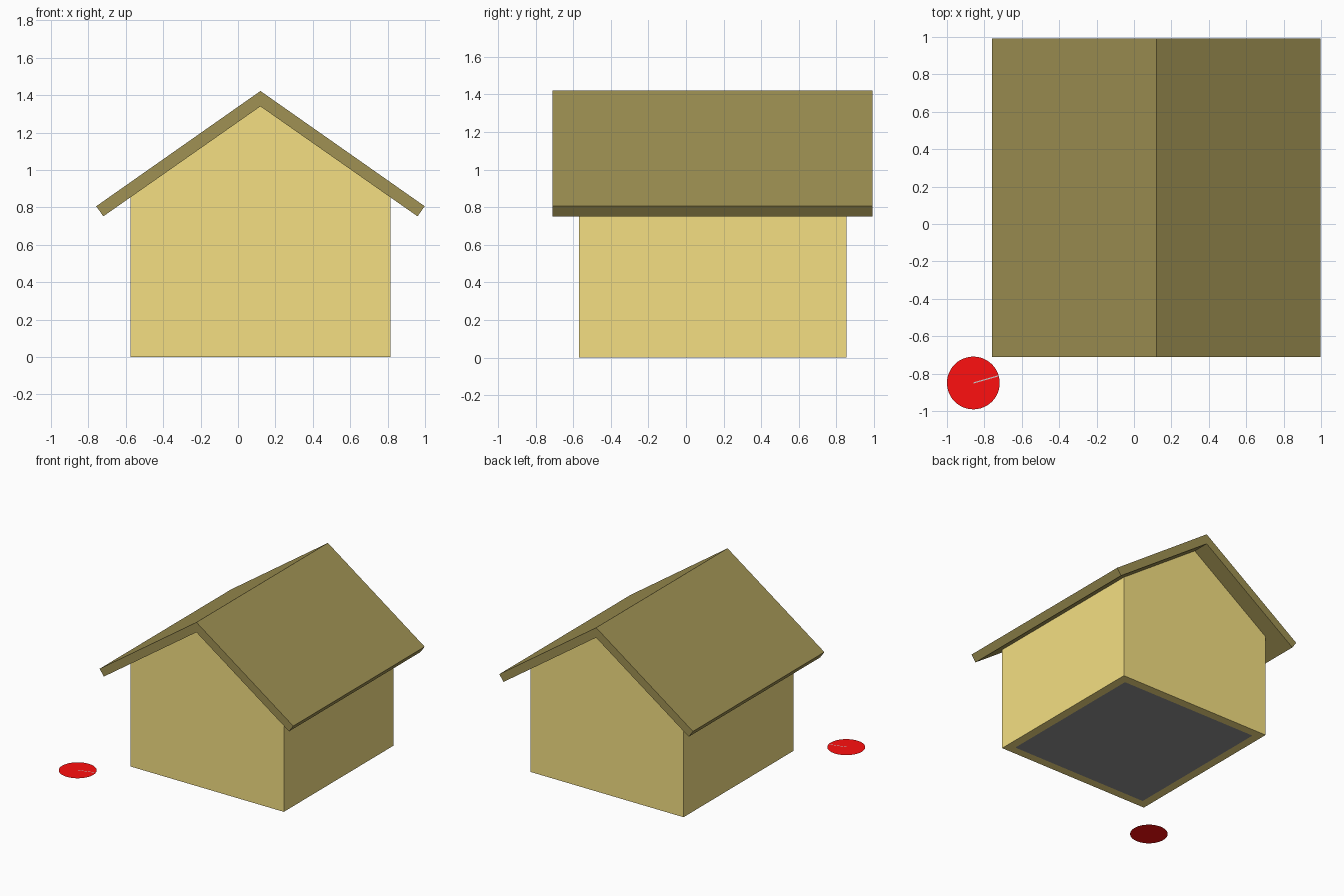
import bpy, bmesh, math

if "Cube" in bpy.data.objects:
    bpy.data.objects.remove(bpy.data.objects["Cube"])


def material(name, r, g, b):
    """Material from display (sRGB) colour values."""
    lin = [c / 12.92 if c <= 0.04045 else ((c + 0.055) / 1.055) ** 2.4 for c in (r, g, b)]
    mat = bpy.data.materials.new(name)
    mat.diffuse_color = (*lin, 1)
    mat.use_nodes = True
    mat.node_tree.nodes["Principled BSDF"].inputs["Base Color"].default_value = mat.diffuse_color
    return mat


def finish(name, bm, mat=None):
    mesh = bpy.data.meshes.new(name)
    bm.to_mesh(mesh)
    bm.free()
    obj = bpy.data.objects.new(name, mesh)
    bpy.context.collection.objects.link(obj)
    if mat:
        mesh.materials.append(mat)
    return obj


def extrude_profile(name, profile, y0, y1, mat):
    """Solid from an (x, z) outline extruded along y."""
    bm = bmesh.new()
    face = bm.faces.new([bm.verts.new((x, y0, z)) for x, z in profile])
    ext = bmesh.ops.extrude_face_region(bm, geom=[face])
    verts = [v for v in ext["geom"] if isinstance(v, bmesh.types.BMVert)]
    bmesh.ops.translate(bm, verts=verts, vec=(0, y1 - y0, 0))
    bmesh.ops.recalc_face_normals(bm, faces=bm.faces)
    return finish(name, bm, mat)


wall_mat = material("wall_yellow", 0.96, 0.875, 0.51)
roof_mat = material("roof_olive", 0.625, 0.57, 0.325)
floor_mat = material("floor_grey", 0.58, 0.58, 0.58)
red_mat = material("disc_red", 1.0, 0.06, 0.06)

CX = 0.12                   # ridge position in x
HALF = 0.695                # half width of the house
FRONT, BACK = -0.57, 0.853
THICK = 0.07                # wall thickness
OVERHANG = 0.14
APEX = 1.34                 # underside of the ridge
SLOPE = 0.70


def underside(d):
    """Height of the roof underside at distance d from the ridge."""
    return APEX - SLOPE * d


# Gable walls, front and back
gable = [(CX - HALF, 0), (CX + HALF, 0), (CX + HALF, underside(HALF)),
         (CX, APEX), (CX - HALF, underside(HALF))]
extrude_profile("front_wall", gable, FRONT, FRONT + THICK, wall_mat)
extrude_profile("back_wall", gable, BACK - THICK, BACK, wall_mat)

# Side walls between the gables, sloped on top to meet the roof
inner = HALF - THICK
for name, s in (("left_wall", -1), ("right_wall", 1)):
    side = [(CX + s * inner, 0), (CX + s * HALF, 0),
            (CX + s * HALF, underside(HALF)), (CX + s * inner, underside(inner))]
    extrude_profile(name, side, FRONT + THICK, BACK - THICK, wall_mat)

# Floor slab inside the walls
slab = [(CX - inner, 0), (CX + inner, 0), (CX + inner, 0.03), (CX - inner, 0.03)]
extrude_profile("floor", slab, FRONT + THICK, BACK - THICK, floor_mat)

# Folded roof with square-cut eaves
half_roof = [(0.878, 0.806), (0.84, underside(0.84))]
roof = ([(CX, APEX + 0.082)] + [(CX + d, z) for d, z in half_roof]
        + [(CX, APEX)] + [(CX - d, z) for d, z in reversed(half_roof)])
extrude_profile("roof", roof, FRONT - OVERHANG, BACK + OVERHANG, roof_mat)

# Flat red disc on the ground at the front left corner
bm = bmesh.new()
bmesh.ops.create_circle(bm, cap_ends=True, segments=48, radius=0.141)
disc = finish("ground_disc", bm, red_mat)
disc.location = (-0.859, -0.85, 0)

# Thin grey radial line on the disc
bm = bmesh.new()
bm.faces.new([bm.verts.new(p) for p in
              ((0, -0.003, 0), (0.14, -0.003, 0), (0.14, 0.003, 0), (0, 0.003, 0))])
line = finish("disc_line", bm)
line.location = (-0.859, -0.85, 0.002)
line.rotation_euler.z = math.radians(16)
